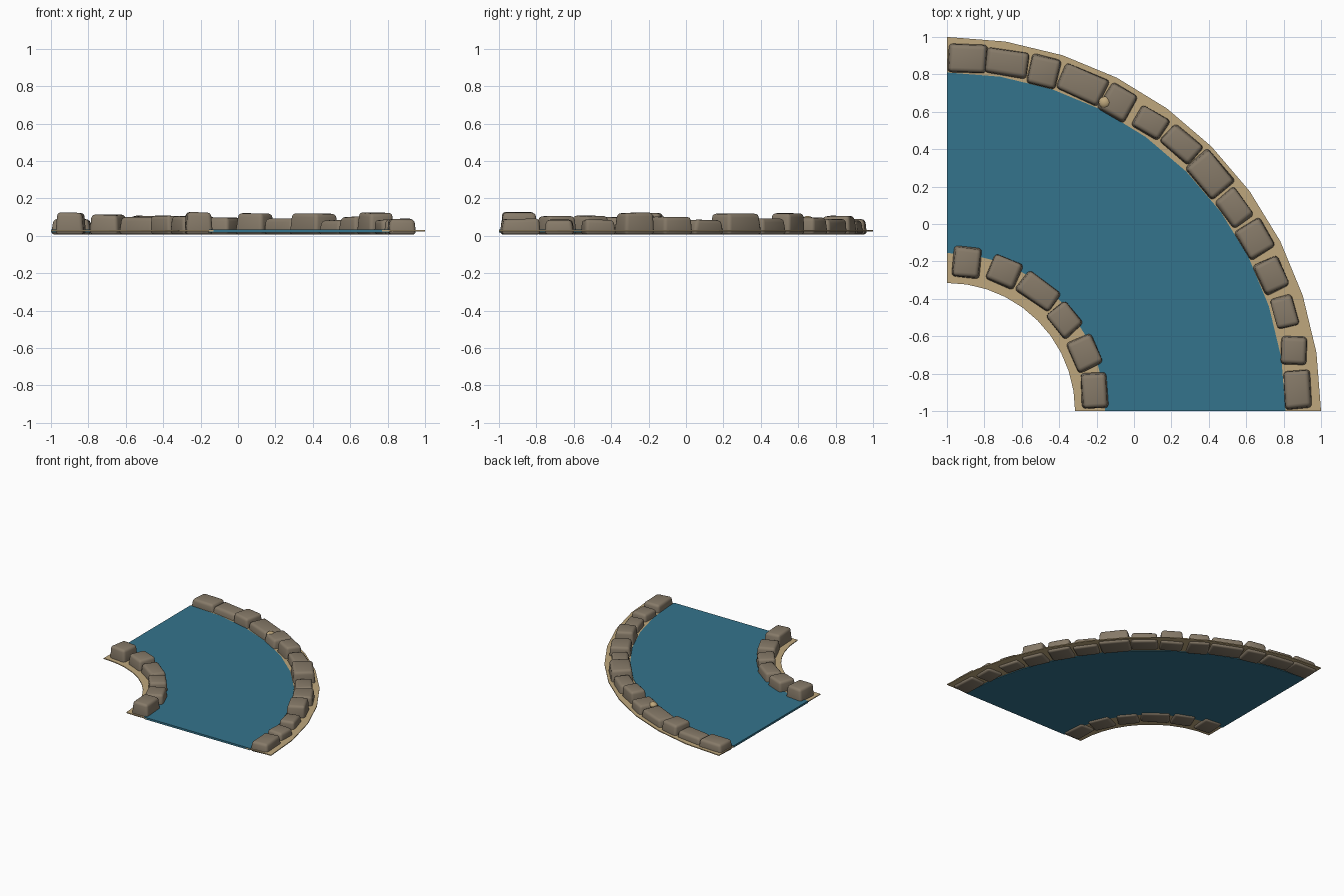
import bpy, bmesh, math, random
from mathutils import Matrix, Vector

random.seed(4)
cube = bpy.data.objects.get("Cube")
if cube:
    bpy.data.objects.remove(cube, do_unlink=True)


def material(name, rgb):
    m = bpy.data.materials.new(name)
    m.use_nodes = True
    m.diffuse_color = (*rgb, 1)
    bsdf = next(n for n in m.node_tree.nodes if n.type == 'BSDF_PRINCIPLED')
    bsdf.inputs["Base Color"].default_value = (*rgb, 1)
    bsdf.inputs["Roughness"].default_value = 0.8
    return m


SAND = material("sand", (0.52, 0.39, 0.205))
WATER = material("water blue", (0.034, 0.175, 0.265))
STONE = material("warm grey stone", (0.24, 0.195, 0.14))


def finish(name, bm, mat, smooth=False):
    bmesh.ops.recalc_face_normals(bm, faces=bm.faces)
    mesh = bpy.data.meshes.new(name)
    bm.to_mesh(mesh)
    bm.free()
    mesh.materials.append(mat)
    obj = bpy.data.objects.new(name, mesh)
    bpy.context.collection.objects.link(obj)
    if smooth:
        bpy.ops.object.select_all(action='DESELECT')
        obj.select_set(True)
        bpy.context.view_layer.objects.active = obj
        bpy.ops.object.shade_smooth_by_angle(angle=math.radians(50))
    return obj


def quarter_band(name, inner, outer, low, high, mat, steps=10):
    """Quarter ring slab turning about the corner of the tile."""
    bm = bmesh.new()
    rings = []
    for i in range(steps + 1):
        a = math.pi / 2 * i / steps
        rings.append([bm.verts.new((r * math.cos(a) - 1, r * math.sin(a) - 1, z))
                      for r, z in ((inner, low), (outer, low), (outer, high), (inner, high))])
    for a, b in zip(rings, rings[1:]):
        for k in range(4):
            bm.faces.new((a[k], a[k - 1], b[k - 1], b[k]))
    bm.faces.new(rings[0])
    bm.faces.new(rings[-1])
    return finish(name, bm, mat)


def stone(name, x, y, length, width, turn, top, bottom=0.006):
    """Worn block: bevelled box with a slightly shrunken, uneven top."""
    bm = bmesh.new()
    bmesh.ops.create_cube(bm, size=1)
    height = top - bottom
    for v in bm.verts:
        shrink = 0.9 if v.co.z > 0 else 1.0
        jitter = Vector((random.uniform(-1, 1), random.uniform(-1, 1), 0)) * 0.005
        sag = random.uniform(0, 0.008) if v.co.z > 0 else 0
        v.co = Vector((v.co.x * length * shrink, v.co.y * width * shrink,
                       v.co.z * height - sag)) + jitter
    bmesh.ops.bevel(bm, geom=bm.edges[:], offset=0.02, segments=3,
                    profile=0.5, affect='EDGES')
    place = Matrix.Translation((x, y, bottom + height / 2))
    bm.transform(place @ Matrix.Rotation(math.radians(turn), 4, 'Z'))
    # Trim anything beyond the two straight tile edges
    for v in bm.verts:
        v.co.x = max(v.co.x, -1)
        v.co.y = max(v.co.y, -1)
    return finish(name, bm, STONE, smooth=True)


# Banks and water
quarter_band("outer_bank", 1.77, 2.0, 0.023, 0.030, SAND)
quarter_band("inner_bank", 0.685, 0.87, 0.023, 0.030, SAND)
quarter_band("water", 0.845, 1.81, 0.018, 0.034, WATER)

# Kerb stones: x, y, length, width, turn, top
outer_stones = [
    (-.89, .885, .21, .15, -2, .09), (-.68, .86, .235, .14, -9, .085),
    (-.48, .815, .165, .165, -14, .11), (-.275, .745, .255, .155, -24, .095),
    (-.085, .65, .17, .17, -30, .1), (.09, .54, .175, .13, -32, .122),
    (.255, .425, .21, .13, -41, .095), (.405, .265, .235, .17, -50, .125),
    (.535, .085, .19, .135, -53, .088), (.645, -.08, .185, .16, -60, .105),
    (.735, -.275, .18, .145, -65, .127), (.805, -.47, .175, .125, -75, .09),
    (.855, -.675, .15, .145, -92, .09), (.875, -.885, .21, .145, -87, .095),
]
inner_stones = [
    (-.895, -.205, .145, .165, -5, .127), (-.695, -.255, .17, .15, -22, .117),
    (-.51, -.36, .225, .135, -36, .105), (-.37, -.51, .17, .14, -50, .11),
    (-.265, -.69, .18, .15, -65, .11), (-.21, -.89, .195, .145, -87, .13),
]
for side, stones in (("outer", outer_stones), ("inner", inner_stones)):
    for i, spec in enumerate(stones, 1):
        stone(f"{side}_stone_{i}", *spec)

# Small sandy pebble resting between two outer stones
bm = bmesh.new()
bmesh.ops.create_uvsphere(bm, u_segments=12, v_segments=8, radius=0.032)
bm.transform(Matrix.Translation((-.157, .65, .085)) @ Matrix.Diagonal((1, 1, .65, 1)))
finish("pebble", bm, SAND, smooth=True)
